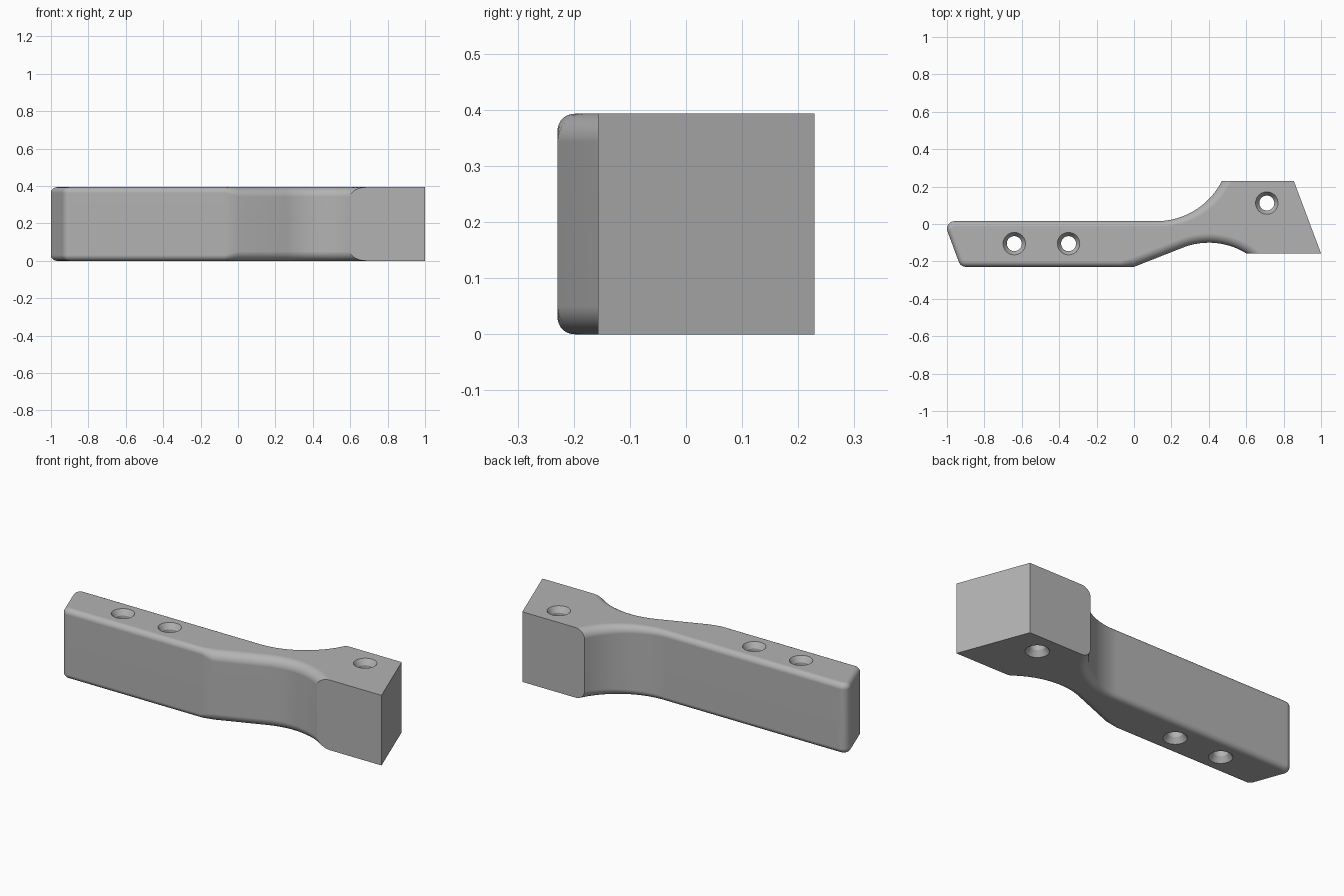
import bpy, bmesh
from math import sin, cos, pi, radians, asin

if "Cube" in bpy.data.objects:
    bpy.data.objects.remove(bpy.data.objects["Cube"])

H = 0.393                       # height of the part
R_THIN, R_WIDE = 0.03, 0.05     # edge rounding at grip and near the block
STEPS = 8


def outline(a):
    """Plan outline (x, y, edge radius) at rounding angle a: 0 = side, pi/2 = flat face."""
    k = 1 - cos(a)
    pts = []

    def arc(cx, cy, rad, a0, a1, n, r0, r1, sign):
        for i in range(n + 1):
            t = i / n
            r = r0 + (r1 - r0) * min(1, 2 * t)
            q = rad + sign * r * k
            ang = a0 + (a1 - a0) * t
            pts.append((cx + q * cos(ang), cy + q * sin(ang), r))

    slant = radians(200.55)
    d = R_WIDE * k
    # rounded corners of the slanted grip end
    arc(-0.96, -0.025, 0.04, pi / 2, slant, 10, R_THIN, R_THIN, -1)
    arc(-0.899, -0.189, 0.04, slant, 1.5 * pi, 8, R_THIN, R_THIN, -1)
    # straight front and its bend
    pts.append((-0.07, -0.229 + R_THIN * k, R_THIN))
    pts.append((-0.19 * d, -0.229 + d, R_WIDE))
    # front hollow, running out into the block face
    arc(0.4, -0.48, 0.38, radians(112.2), asin(0.323 / (0.38 + d)), 20, R_WIDE, R_WIDE, 1)
    # sharp-edged block
    pts.append((1.0, -0.157, None))
    pts.append((0.855, 0.229, None))
    # back hollow
    back = []
    n = 20
    end = -asin(0.178 / (0.392 + d))
    for i in range(n + 1):
        t = i / n
        r = R_WIDE + (R_THIN - R_WIDE) * t
        q = 0.392 + r * k
        ang = end + (-pi / 2 - end) * t
        back.append((0.12 + q * cos(ang), 0.407 + q * sin(ang), r))
    return pts + back


def build_body():
    bm = bmesh.new()
    levels = [(pi / 2 * (1 - i / STEPS), False) for i in range(STEPS + 1)]
    levels += [(pi / 2 * i / STEPS, True) for i in range(STEPS + 1)]
    rings = []
    for a, top in levels:
        ring = []
        for x, y, r in outline(a):
            z = (r or R_WIDE) * (1 - sin(a))
            ring.append(bm.verts.new((x, y, H - z if top else z)))
        rings.append(ring)
    for lo, hi in zip(rings, rings[1:]):
        for i in range(len(lo)):
            j = (i + 1) % len(lo)
            bm.faces.new((lo[i], lo[j], hi[j], hi[i]))
    bm.faces.new(rings[0][::-1])
    bm.faces.new(rings[-1])
    bmesh.ops.recalc_face_normals(bm, faces=bm.faces)
    return to_object(bm, "handle_bracket")


def to_object(bm, name):
    me = bpy.data.meshes.new(name)
    bm.to_mesh(me)
    bm.free()
    ob = bpy.data.objects.new(name, me)
    bpy.context.collection.objects.link(ob)
    return ob


def hole_cutter(x, y, n=40):
    """Through hole countersunk at both ends."""
    bm = bmesh.new()
    rings = []
    for r, z in ((0.07, -0.015), (0.04, 0.03), (0.04, H - 0.03), (0.07, H + 0.015)):
        rings.append([bm.verts.new((x + r * cos(2 * pi * i / n), y + r * sin(2 * pi * i / n), z))
                      for i in range(n)])
    for lo, hi in zip(rings, rings[1:]):
        for i in range(n):
            j = (i + 1) % n
            bm.faces.new((lo[i], lo[j], hi[j], hi[i]))
    bm.faces.new(rings[0][::-1])
    bm.faces.new(rings[-1])
    ob = to_object(bm, "hole_cutter")
    ob.hide_render = True
    return ob


body = build_body()
grey = bpy.data.materials.new("plain_grey")
grey.diffuse_color = (0.45, 0.45, 0.45, 1)
grey.use_nodes = True
grey.node_tree.nodes["Principled BSDF"].inputs["Base Color"].default_value = grey.diffuse_color
body.data.materials.append(grey)

bpy.context.view_layer.objects.active = body
body.select_set(True)

# screw holes: two in the grip, one in the block
for x, y in ((-0.64, -0.105), (-0.35, -0.105), (0.71, 0.112)):
    cutter = hole_cutter(x, y)
    mod = body.modifiers.new("hole", 'BOOLEAN')
    mod.operation = 'DIFFERENCE'
    mod.solver = 'EXACT'
    mod.object = cutter
    bpy.ops.object.modifier_apply(modifier=mod.name)
    bpy.data.objects.remove(cutter)

bpy.ops.object.shade_smooth_by_angle(angle=radians(20))
weighted = body.modifiers.new("even_shading", 'WEIGHTED_NORMAL')
weighted.keep_sharp = True
